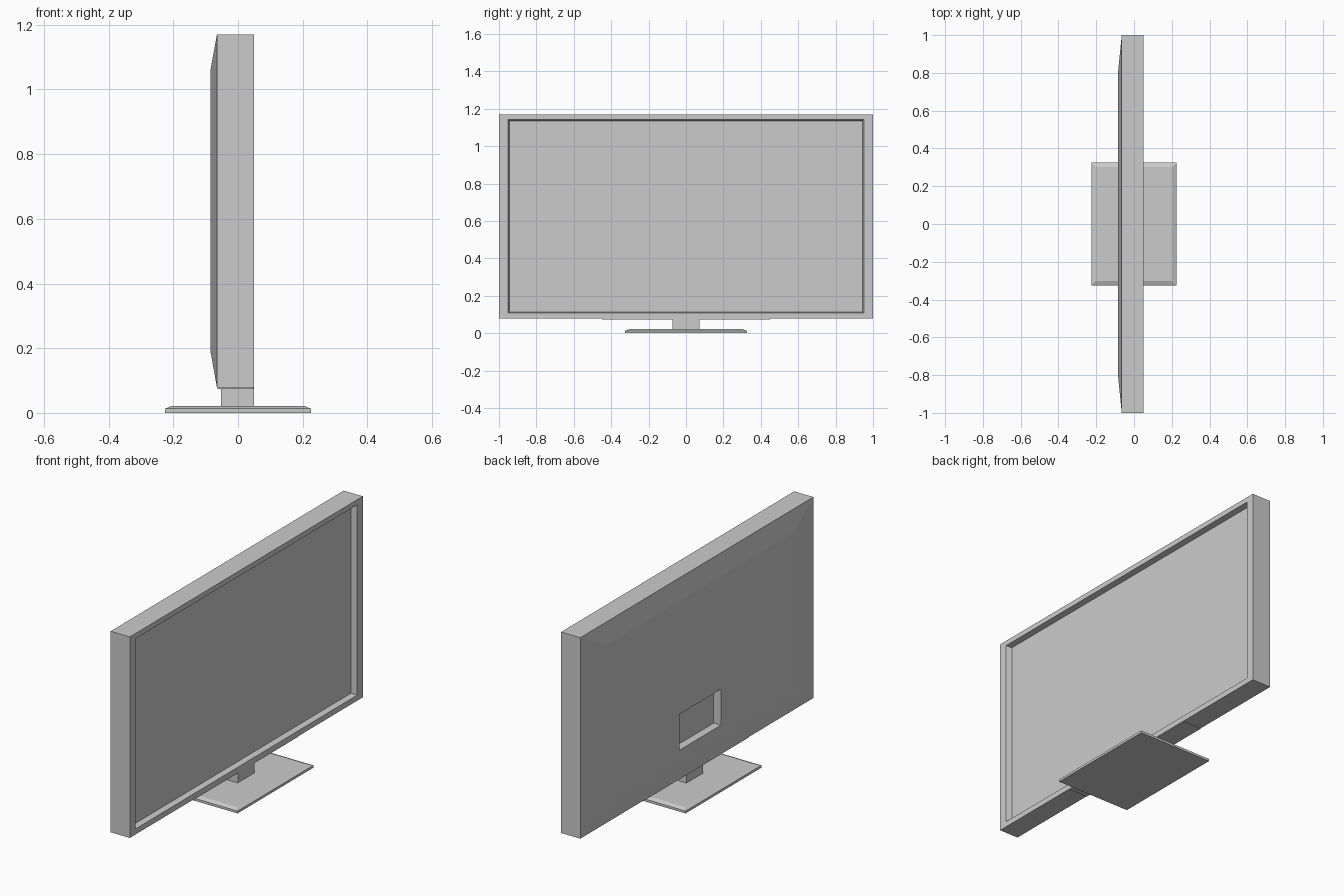
import bpy
import bmesh

cube = bpy.data.objects.get("Cube")
if cube:
    bpy.data.objects.remove(cube, do_unlink=True)

grey = bpy.data.materials.new("light_grey")
grey.use_nodes = True
colour = (0.6, 0.6, 0.6, 1)
grey.diffuse_color = colour
grey.node_tree.nodes["Principled BSDF"].inputs["Base Color"].default_value = colour


def loft(name, rings, cap_start=True):
    """Join a row of four-cornered rings into one flat-faced part."""
    bm = bmesh.new()
    loops = [[bm.verts.new(p) for p in ring] for ring in rings]
    for a, b in zip(loops, loops[1:]):
        for i in range(4):
            j = (i + 1) % 4
            bm.faces.new((a[i], a[j], b[j], b[i]))
    bm.faces.new(loops[-1])
    if cap_start:
        bm.faces.new(loops[0][::-1])
    bmesh.ops.recalc_face_normals(bm, faces=bm.faces)
    mesh = bpy.data.meshes.new(name)
    bm.to_mesh(mesh)
    bm.free()
    mesh.materials.append(grey)
    obj = bpy.data.objects.new(name, mesh)
    bpy.context.collection.objects.link(obj)
    return obj


def upright(x, half_y, low, high):
    """Rectangle facing along x."""
    return [(x, -half_y, low), (x, half_y, low), (x, half_y, high), (x, -half_y, high)]


def level(z, half_y, x0, x1):
    """Rectangle facing along z."""
    return [(x0, -half_y, z), (x1, -half_y, z), (x1, half_y, z), (x0, half_y, z)]


# Housing: screen recess, bezel, sides, sloped back and socket recess
loft("housing", [
    upright(0.018, 0.942, 0.115, 1.135),
    upright(0.05, 0.952, 0.108, 1.142),
    upright(0.05, 1.0, 0.078, 1.17),
    upright(-0.065, 1.0, 0.078, 1.17),
    upright(-0.085, 0.8, 0.19, 1.06),
    upright(-0.085, 0.178, 0.25, 0.445),
    upright(-0.042, 0.178, 0.25, 0.445),
], cap_start=False)

# Screen panel closing the front recess
loft("screen", [
    upright(0.012, 0.943, 0.114, 1.136),
    upright(0.02, 0.943, 0.114, 1.136),
])

# Thin strip under the housing
loft("bottom_strip", [
    level(0.074, 0.45, -0.063, 0.048),
    level(0.08, 0.45, -0.063, 0.048),
])

# Stand
loft("neck", [level(0.018, 0.072, -0.053, 0.049), level(0.085, 0.072, -0.053, 0.049)])
loft("base", [
    level(0, 0.325, -0.225, 0.225),
    level(0.013, 0.325, -0.225, 0.225),
    level(0.022, 0.303, -0.205, 0.205),
])
